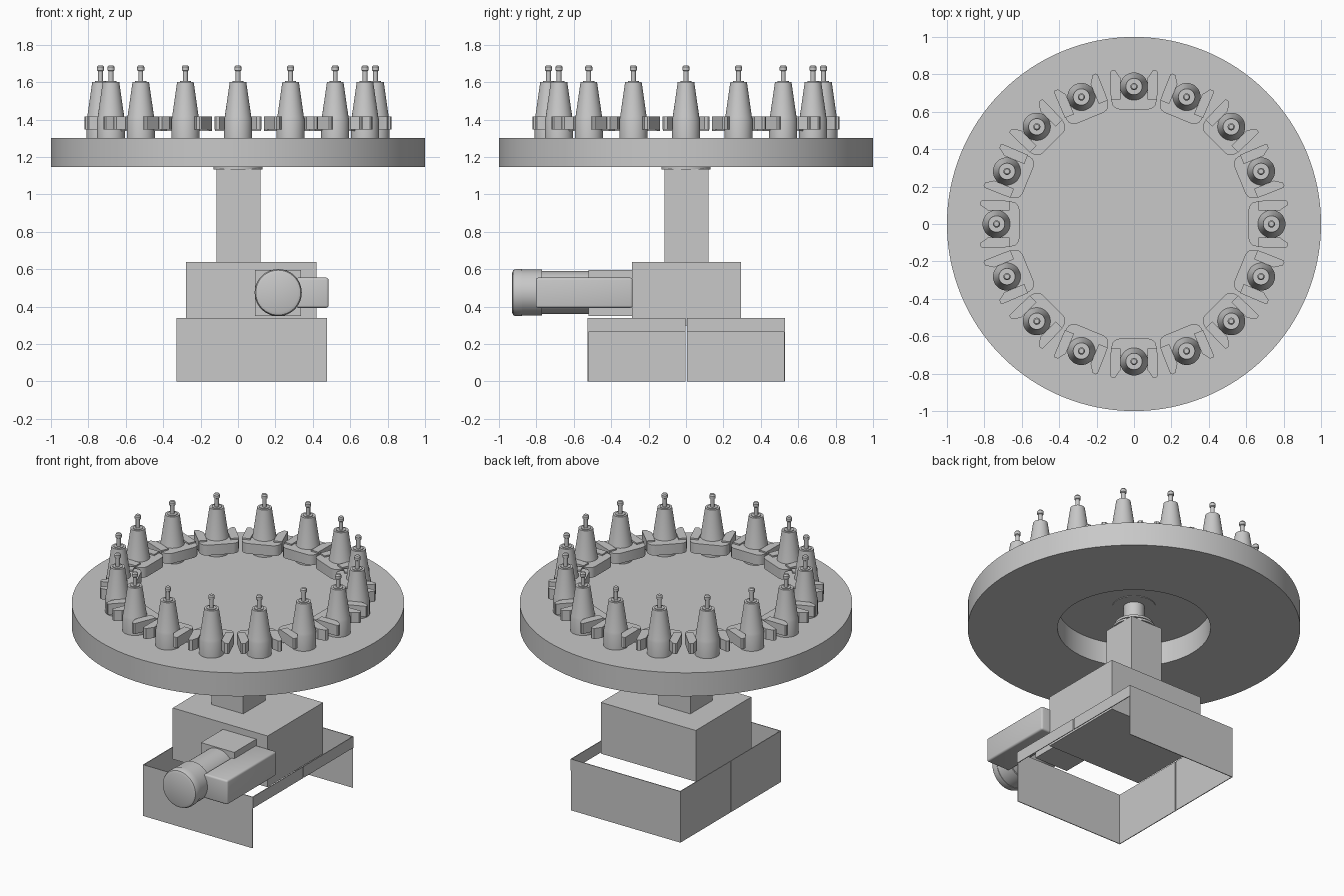
import bpy, bmesh, math
from mathutils import Matrix

cube = bpy.data.objects.get("Cube")
if cube:
    bpy.data.objects.remove(cube, do_unlink=True)

grey = bpy.data.materials.new("plain_grey")
grey.use_nodes = True
COLOUR = (0.58, 0.58, 0.58, 1)
grey.diffuse_color = COLOUR
for node in grey.node_tree.nodes:
    if node.type == 'BSDF_PRINCIPLED':
        node.inputs["Base Color"].default_value = COLOUR


def finish(name, bm, matrix=None):
    """Turn a bmesh into a shaded object."""
    bmesh.ops.recalc_face_normals(bm, faces=bm.faces)
    mesh = bpy.data.meshes.new(name)
    bm.to_mesh(mesh)
    bm.free()
    mesh.materials.append(grey)
    obj = bpy.data.objects.new(name, mesh)
    bpy.context.collection.objects.link(obj)
    if matrix:
        obj.matrix_world = matrix
    bpy.ops.object.select_all(action='DESELECT')
    obj.select_set(True)
    bpy.context.view_layer.objects.active = obj
    bpy.ops.object.shade_smooth_by_angle(angle=math.radians(30))
    return obj


def box(name, x, y, z, bevel=0):
    """Box from its (low, high) limits on each axis."""
    bm = bmesh.new()
    bmesh.ops.create_cube(bm, size=1)
    for v in bm.verts:
        for i, (low, high) in enumerate((x, y, z)):
            v.co[i] = high if v.co[i] > 0 else low
    if bevel:
        bmesh.ops.bevel(bm, geom=bm.edges[:], offset=bevel, segments=3,
                        affect='EDGES', profile=0.5)
    return finish(name, bm)


def lathe(name, profile, steps, matrix=None):
    """Spin (radius, height) points round the local z axis."""
    bm = bmesh.new()
    verts = [bm.verts.new((r, 0, h)) for r, h in profile]
    edges = [bm.edges.new(pair) for pair in zip(verts, verts[1:])]
    bmesh.ops.spin(bm, geom=verts + edges, cent=(0, 0, 0), axis=(0, 0, 1),
                   angle=math.tau, steps=steps)
    bmesh.ops.remove_doubles(bm, verts=bm.verts, dist=0.0001)
    return finish(name, bm, matrix)


def prism(bm, outline, low, high):
    """Extrude a flat outline between two heights."""
    face = bm.faces.new([bm.verts.new((x, y, low)) for x, y in outline])
    out = bmesh.ops.extrude_face_region(bm, geom=[face])
    bmesh.ops.translate(bm, vec=(0, 0, high - low),
                        verts=[g for g in out["geom"] if isinstance(g, bmesh.types.BMVert)])


def copy(obj, name, matrix):
    other = obj.copy()
    other.name = name
    bpy.context.collection.objects.link(other)
    other.matrix_world = matrix


# Open base: two bent sheets, mirrored front to back about their joint
T, JOINT = 0.005, 0.002
for side, label in ((-1, "front"), (1, "back")):
    def span(a, b):
        return tuple(sorted((JOINT + side * a, JOINT + side * b)))
    box(label + "_base_panel", (-0.33, 0.475), span(0.528 - T, 0.528), (0, 0.34))
    box(label + "_base_side", (-0.33, -0.33 + T), span(0.004, 0.526), (0, 0.34))
    box(label + "_base_strip", (0.477 - T, 0.477), span(0.004, 0.528), (0.265, 0.34))

# Gearbox housing, sunk a little into the base, and column
box("gearbox_housing", (-0.277, 0.42), (-0.289, 0.293), (0.3, 0.64))
box("column", (-0.115, 0.119), (-0.115, 0.119), (0.64, 1.135))
lathe("column_rings", [(0, 1.133), (0.13, 1.133), (0.13, 1.147), (0.1, 1.147),
                       (0.1, 1.16), (0.115, 1.16), (0.115, 1.175), (0, 1.175)], 48)
lathe("drive_shaft", [(0, 1.17), (0.063, 1.17), (0.063, 1.298), (0, 1.298)], 32)

# Motor pointing to the front, with its mounting block and terminal box
box("motor_mount", (0.092, 0.337), (-0.52, -0.28), (0.35, 0.597))
lathe("motor", [(0, 0.5), (0.115, 0.5), (0.115, 0.77), (0.123, 0.77), (0.123, 0.878),
                (0.126, 0.878), (0.126, 0.91), (0.12, 0.924), (0.105, 0.93), (0, 0.93)],
      48, Matrix.Translation((0.215, 0, 0.475)) @ Matrix.Rotation(math.pi / 2, 4, 'X'))
box("terminal_box", (0.31, 0.484), (-0.803, -0.285), (0.394, 0.555), 0.012)

# Turntable, deeply recessed underneath
lathe("turntable", [(0, 1.303), (1, 1.303), (1, 1.147), (0.46, 1.147),
                    (0.46, 1.297), (0, 1.297)], 128)
lathe("turntable_hub", [(0, 1.293), (0.13, 1.293), (0.13, 1.298), (0, 1.298)], 48)

# One tool holder and one gripper, repeated round the turntable
RADIUS, COUNT = 0.735, 16
holder_profile = [(0, 1.303), (0.075, 1.303), (0.075, 1.4), (0.071, 1.415), (0.046, 1.588),
                  (0.044, 1.602), (0.03, 1.602), (0.03, 1.606), (0.013, 1.606),
                  (0.013, 1.66), (0.019, 1.664), (0.019, 1.682), (0.013, 1.69), (0, 1.69)]
holder = lathe("tool_holder", holder_profile, 32)

# Gripper: rounded back plate almost flush with two bevelled jaws
bm = bmesh.new()
half = [(0.08, -0.122), (0.1, -0.115), (0.114, -0.1), (0.12, -0.08), (0.123, -0.03),
        (0.06, -0.03)]
prism(bm, half + [(-x, y) for x, y in reversed(half)], 1.34, 1.408)
jaw = [(0.072, -0.07), (0.124, -0.07), (0.126, 0.08), (0.118, 0.086), (0.1, 0.085),
       (0.072, 0.045)]
for s in (1, -1):
    prism(bm, [(s * x, y) for x, y in jaw], 1.347, 1.417)
gripper = finish("gripper", bm)

for i in range(COUNT):
    place = Matrix.Rotation(math.tau * i / COUNT, 4, 'Z') @ Matrix.Translation((0, RADIUS, 0))
    if i:
        copy(holder, "tool_holder_%d" % i, place)
        copy(gripper, "gripper_%d" % i, place)
holder.matrix_world = gripper.matrix_world = Matrix.Translation((0, RADIUS, 0))
